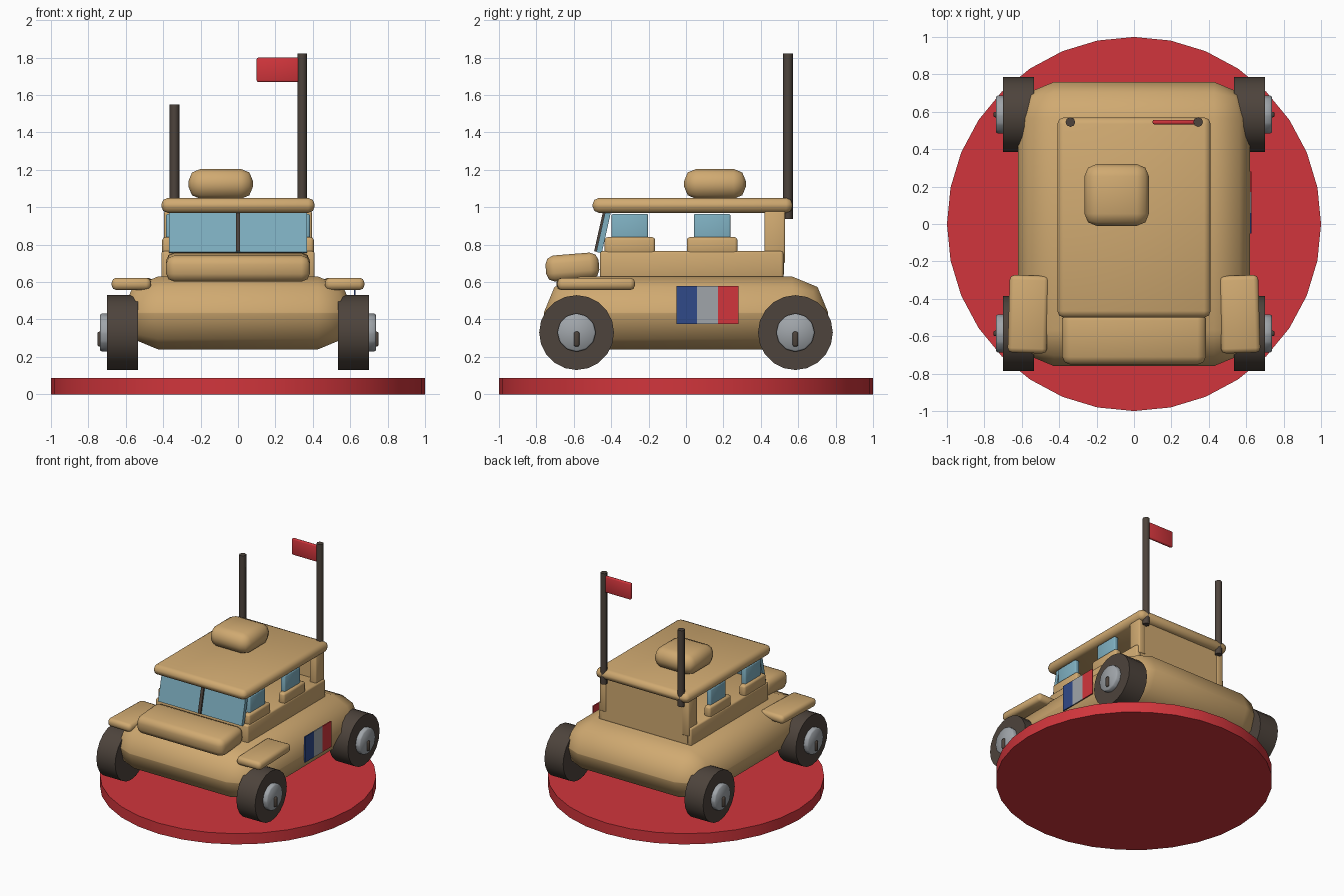
import bpy, bmesh
from math import radians
from mathutils import Matrix, Vector, Euler

if "Cube" in bpy.data.objects:
    bpy.data.objects.remove(bpy.data.objects["Cube"])


def material(name, rgb):
    m = bpy.data.materials.new(name)
    m.use_nodes = True
    m.diffuse_color = (*rgb, 1)
    m.node_tree.nodes["Principled BSDF"].inputs["Base Color"].default_value = (*rgb, 1)
    return m


TAN = material("sand_paint", (0.63, 0.40, 0.165))
RED = material("red_paint", (0.64, 0.036, 0.045))
DARK = material("dark_rubber", (0.075, 0.057, 0.045))
GLASS = material("blue_glass", (0.21, 0.43, 0.53))
SILVER = material("silver_metal", (0.35, 0.375, 0.40))
NAVY = material("navy_paint", (0.03, 0.068, 0.25))


def finish(name, bm, mat, bevel=0, segments=2):
    """Turn a bmesh into an object with rounded edges and smooth shading."""
    mesh = bpy.data.meshes.new(name)
    bm.to_mesh(mesh)
    bm.free()
    mesh.materials.append(mat)
    ob = bpy.data.objects.new(name, mesh)
    bpy.context.collection.objects.link(ob)
    bpy.ops.object.select_all(action='DESELECT')
    bpy.context.view_layer.objects.active = ob
    ob.select_set(True)
    if bevel:
        mod = ob.modifiers.new("rounding", 'BEVEL')
        mod.width, mod.segments, mod.limit_method = bevel, segments, 'NONE'
        bpy.ops.object.modifier_apply(modifier=mod.name)
    bpy.ops.object.shade_smooth_by_angle(angle=radians(50))
    return ob


def box(name, x, y, z, mat=TAN, bevel=0, segments=2, rot=(0, 0, 0)):
    """Rounded box from its (low, high) range on each axis."""
    lo, hi = (Vector(v) for v in zip(x, y, z))
    bm = bmesh.new()
    bmesh.ops.create_cube(bm, size=1, matrix=Matrix.Diagonal((*(hi - lo), 1)))
    ob = finish(name, bm, mat, bevel, segments)
    ob.location, ob.rotation_euler = (lo + hi) / 2, Euler(rot)
    return ob


def cylinder(name, center, radius, length, mat, sides, axis='Z', bevel=0):
    bm = bmesh.new()
    turn = Matrix.Rotation(radians(90), 4, 'Y') if axis == 'X' else Matrix()
    bmesh.ops.create_cone(bm, cap_ends=True, segments=sides, radius1=radius,
                          radius2=radius, depth=length, matrix=turn)
    ob = finish(name, bm, mat, bevel, 1)
    ob.location = center
    return ob


def span(side, a, b):
    """Range on x, mirrored for the right side."""
    return (a, b) if side > 0 else (-b, -a)


# Display base
cylinder("base_disc", (0, 0, 0.043), 1, 0.086, RED, 32)

# Hull, hood and cabin
box("hull", (-0.62, 0.62), (-0.76, 0.76), (0.24, 0.63), bevel=0.193)
box("hood", (-0.385, 0.385), (-0.75, -0.465), (0.61, 0.75), bevel=0.045, rot=(0.08, 0, 0))
box("cabin_lower", (-0.41, 0.41), (-0.46, 0.52), (0.61, 0.765), bevel=0.012)
box("rear_wall", (-0.38, 0.38), (0.48, 0.525), (0.64, 0.98))
box("roof", (-0.41, 0.41), (-0.50, 0.57), (0.97, 1.05), bevel=0.035)
box("roof_hatch", (-0.265, 0.08), (-0.01, 0.32), (1.045, 1.205), bevel=0.065)

# Windshield with its divider
TILT = (-0.22, 0, 0)
box("windshield", (-0.37, 0.37), (-0.455, -0.425), (0.755, 0.985), GLASS, rot=TILT)
box("windshield_divider", (-0.012, 0.012), (-0.468, -0.442), (0.76, 0.975), DARK, rot=TILT)

for side, word in ((1, "left"), (-1, "right")):
    # Rear pillar and side windows on their sills
    box(word + "_rear_pillar", span(side, 0.335, 0.395), (0.42, 0.53), (0.70, 0.98), bevel=0.01)
    for label, y in (("front", -0.30), ("rear", 0.14)):
        box(f"{word}_{label}_sill", span(side, 0.35, 0.405),
            (y - 0.135, y + 0.135), (0.745, 0.84), bevel=0.015)
        box(f"{word}_{label}_window", span(side, 0.345, 0.385),
            (y - 0.098, y + 0.098), (0.77, 0.965), GLASS, bevel=0.01)

    # Front fender
    box(word + "_fender", span(side, 0.46, 0.67), (-0.69, -0.275), (0.557, 0.623),
        bevel=0.025, rot=(0, 0, side * 0.03))

    # Wheels with hubs and hub levers
    for label, y in (("front", -0.585), ("rear", 0.585)):
        name = f"{word}_{label}"
        cylinder(name + "_wheel", (side * 0.618, y, 0.33), 0.2, 0.165, DARK, 20, 'X')
        cylinder(name + "_hub", (side * 0.70, y, 0.33), 0.103, 0.075, SILVER, 12, 'X', 0.008)
        box(name + "_hub_lever", span(side, 0.73, 0.752), (y - 0.015, y + 0.015),
            (0.255, 0.335), DARK, bevel=0.01)

# Antenna, flagpole and flag
cylinder("antenna", (-0.34, 0.545, 1.245), 0.026, 0.61, DARK, 8)
cylinder("flagpole", (0.343, 0.545, 1.38), 0.026, 0.885, DARK, 8)
box("flag", (0.10, 0.33), (0.533, 0.557), (1.67, 1.80), RED, bevel=0.008)

# Three-colour marking on the left flank
for i, (word, mat) in enumerate((("navy", NAVY), ("silver", SILVER), ("red", RED))):
    y = -0.05 + i * 0.11
    box(word + "_stripe", (0.62, 0.629), (y, y + 0.11), (0.375, 0.58), mat)
